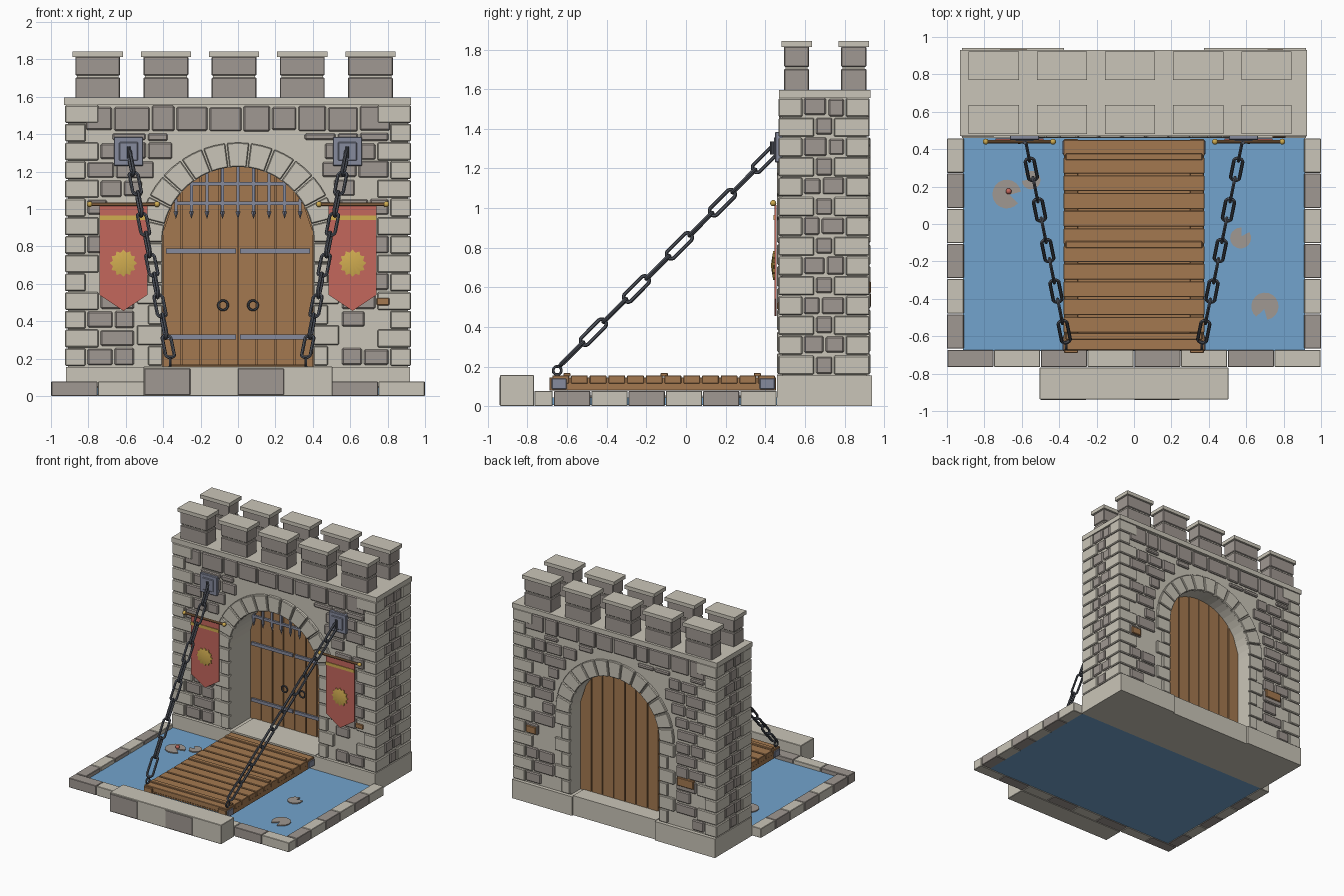
import bpy, bmesh, math, random
from mathutils import Matrix, Vector

random.seed(4)
if "Cube" in bpy.data.objects:
    bpy.data.objects.remove(bpy.data.objects["Cube"])


def material(name, rgb):
    lin = [(c / 255 / 12.92 if c < 10 else ((c / 255 + .055) / 1.055) ** 2.4) for c in rgb]
    m = bpy.data.materials.new(name)
    m.use_nodes = True
    m.diffuse_color = (*lin, 1)
    m.node_tree.nodes["Principled BSDF"].inputs["Base Color"].default_value = (*lin, 1)
    return m


LIGHT = material("light stone", (202, 197, 184))
DARK = material("grey stone", (160, 152, 146))
WOOD = material("wood", (164, 121, 80))
WATER = material("water", (114, 164, 205))
RED = material("red cloth", (196, 103, 92))
GOLD = material("gold", (208, 172, 80))
IRON = material("dark iron", (80, 84, 93))
STEEL = material("steel", (134, 139, 158))


def box(bm, x0, x1, y0, y1, z0, z1):
    m = Matrix.Translation(((x0 + x1) / 2, (y0 + y1) / 2, (z0 + z1) / 2))
    bmesh.ops.create_cube(bm, size=1, matrix=m @ Matrix.Diagonal((x1 - x0, y1 - y0, z1 - z0, 1)))


def prism(bm, pts, y0, y1):
    """Outline in x and z, extruded along y."""
    f = bm.faces.new([bm.verts.new((x, y0, z)) for x, z in pts])
    ext = bmesh.ops.extrude_face_region(bm, geom=[f], use_keep_orig=True)["geom"]
    for v in ext:
        if isinstance(v, bmesh.types.BMVert):
            v.co.y = y1
    return f


def rod(bm, a, b, r0, r1=None, n=10):
    a, b = Vector(a), Vector(b)
    m = Matrix.Translation((a + b) / 2) @ (b - a).to_track_quat('Z', 'Y').to_matrix().to_4x4()
    bmesh.ops.create_cone(bm, cap_ends=True, segments=n, radius1=r0,
                          radius2=r0 if r1 is None else r1, depth=(b - a).length, matrix=m)


def ring(bm, m, r, wire, stretch=0, n=16, k=6):
    """Round ring in local xy, pulled out along x into a chain link."""
    loops = []
    for i in range(n):
        t = math.tau * (i + .5) / n
        sx = math.copysign(stretch, math.cos(t))
        loops.append([bm.verts.new(m @ Vector((
            (r + wire * math.cos(p)) * math.cos(t) + sx,
            (r + wire * math.cos(p)) * math.sin(t), wire * math.sin(p))))
            for p in (math.tau * j / k for j in range(k))])
    for i in range(n):
        a, b = loops[i], loops[(i + 1) % n]
        for j in range(k):
            bm.faces.new((a[j], b[j], b[(j + 1) % k], a[(j + 1) % k]))


def finish(name, bm, mat, bevel=0, smooth=False):
    bmesh.ops.recalc_face_normals(bm, faces=bm.faces)
    me = bpy.data.meshes.new(name)
    bm.to_mesh(me)
    bm.free()
    ob = bpy.data.objects.new(name, me)
    bpy.context.collection.objects.link(ob)
    me.materials.append(mat)
    if bevel:
        mod = ob.modifiers.new("worn edges", 'BEVEL')
        mod.width, mod.segments = bevel, 1
    if smooth:
        bpy.ops.object.select_all(action='DESELECT')
        ob.select_set(True)
        bpy.context.view_layer.objects.active = ob
        bpy.ops.object.shade_smooth_by_angle()
    return ob


new = bmesh.new
SPRING, R_IN, R_OUT = .82, .405, .535
FRONT, BACK, HALF = .485, .91, .91

# Wall core with an arched passage
bm = new()
arch = [(R_IN * math.cos(t), SPRING + R_IN * math.sin(t)) for t in (math.pi * i / 24 for i in range(25))]
prism(bm, [(R_IN, .1), (HALF, .1), (HALF, 1.56), (-HALF, 1.56), (-HALF, .1), (-R_IN, .1)] + arch[::-1], FRONT, BACK)
finish("wall_core", bm, LIGHT)

# Plinth, threshold and wall cap
bm = new()
for s in (-1, 1):
    box(bm, min(s * .375, s * .92), max(s * .375, s * .92), .46, .94, 0, .155)
box(bm, -.375, .375, .46, .925, 0, .16)
box(bm, -.93, .925, .47, .93, 1.555, 1.595)
finish("plinth_and_wall_cap", bm, LIGHT)

# Arch stones and jamb stones on both faces
bm = new()
N = 13
for y0, y1 in ((.46, .5), (.9, .93)):
    for i in range(N):
        a, b = math.pi * (i + .04) / N, math.pi * (i + .96) / N
        pts = [(r * math.cos(t), SPRING + r * math.sin(t))
               for r, ts in ((R_IN, (a, (a + b) / 2, b)), (R_OUT, (b, (a + b) / 2, a))) for t in ts]
        prism(bm, pts, y0, y1)
    for i in range(6):
        for s in (-1, 1):
            xs = sorted((s * R_IN, s * (.54 if i % 2 else .48)))
            box(bm, *xs, y0, y1, .163 + .11 * i, .267 + .11 * i)
finish("arch_stones", bm, LIGHT, .005)

# Corner quoins, long and short in turn
bm = new()
for i in range(14):
    z0, z1 = .16 + .1 * i, .255 + .1 * i
    wx, wy = (.18, .12) if i % 2 else (.11, .18)
    for s in (-1, 1):
        xs = sorted((s * .925, s * (.925 - wx)))
        box(bm, *xs, .467, .467 + wy, z0, z1)
        box(bm, *xs, .927 - wy, .927, z0, z1)
finish("corner_quoins", bm, LIGHT, .006)

# Grey field stones laid in rows
bm = new()


def lay_row(a, b, z0, z1, place, keep=.84, wide=.15):
    n = max(1, round((b - a) / wide))
    cuts = [a] + [a + (b - a) * (i + random.uniform(-.18, .18)) / n for i in range(1, n)] + [b]
    for p, q in zip(cuts, cuts[1:]):
        if random.random() < keep:
            place(p + .006, q - .006, z0 + random.uniform(.003, .012), z1 - random.uniform(.003, .012))


faces = (lambda p, q, z0, z1: box(bm, p, q, .47, .5, z0, z1),
         lambda p, q, z0, z1: box(bm, p, q, .9, .925, z0, z1))
for i in range(13):
    z0, z1 = .16 + .1 * i, .26 + .1 * i
    outer = .74 if i % 2 else .81
    h = z0 - SPRING
    inner = .55 if h < 0 else math.sqrt(max(0, .56 ** 2 - h * h))
    if i == 12:
        inner, z1 = .2, 1.41
    for place in faces:
        if outer - inner > .08:
            lay_row(inner, outer, z0, z1, place)
            lay_row(-outer, -inner, z0, z1, place)
for place in faces:
    lay_row(-.82, .82, 1.41, 1.555, place, 1, .17)
for i in range(14):
    w = .12 if i % 2 else .18
    for s in (-1, 1):
        lay_row(.47 + w, .924 - w, .16 + .1 * i, .26 + .1 * i,
                lambda p, q, z0, z1: box(bm, *sorted((s * .9, s * .922)), p, q, z0, z1), 1, .13)
finish("field_stones", bm, DARK, .007)

# Odd brown bricks
bm = new()
box(bm, .74, .81, .46, .5, .485, .525)
box(bm, .71, .8, .9, .934, .57, .63)
box(bm, -.72, -.57, .9, .934, .5, .57)
finish("brown_bricks", bm, WOOD, .005)

# Battlements in two rows
bodies, caps = new(), new()
for i in range(5):
    x = -.75 + .3645 * i
    for y in (.558, .846):
        box(bodies, x - .12, x + .12, y - .064, y + .064, 1.59, 1.703)
        box(bodies, x - .12, x + .12, y - .064, y + .064, 1.713, 1.815)
        box(caps, x - .134, x + .134, y - .077, y + .077, 1.813, 1.843)
        box(caps, x - .112, x + .112, y - .056, y + .056, 1.69, 1.72)
finish("battlement_blocks", bodies, DARK, .005)
finish("battlement_caps", caps, LIGHT)

# Plank door with straps and ring pulls
bm = new()


def arch_z(x):
    return SPRING + math.sqrt(max(0, R_IN ** 2 - x * x))


W = 2 * R_IN / 8
for i in range(8):
    a, b = -R_IN + W * i + .004, -R_IN + W * (i + 1) - .004
    tops = [(x, arch_z(x)) for x in (b, (a + b) / 2, a)]
    prism(bm, [(a, .155), (b, .155)] + tops, .735, .79)
prism(bm, [(R_IN, .155)] + arch + [(-R_IN, .155)], .76, .765)
finish("door_planks", bm, WOOD)
bm = new()
for z in (.775, .315):
    box(bm, -.385, -.01, .72, .736, z - .013, z + .013)
    box(bm, .01, .385, .72, .736, z - .013, z + .013)
for z in (1.03, 1.135):
    h = math.sqrt(.4 ** 2 - (z - SPRING) ** 2)
    box(bm, -h, h, .672, .69, z - .01, z + .01)
for i in range(9):
    x = -.332 + .083 * i
    box(bm, x - .008, x + .008, .67, .688, .985, arch_z(x))
    rod(bm, (x, .679, .985), (x, .679, .945), .013, 0, 4)
finish("portcullis_and_straps", bm, STEEL)
bm = new()
for s in (-1, 1):
    ring(bm, Matrix.Translation((s * .08, .715, .485)) @ Matrix.Rotation(math.pi / 2, 4, 'X'), .026, .006)
finish("door_rings", bm, IRON, smooth=True)

# Moat water and lily pads
bm = new()
box(bm, -.915, .915, -.68, .465, .005, .045)
finish("moat_water", bm, WATER)
bm = new()
for x, y, r, notch in ((-.68, .16, .077, -15), (-.55, .235, .05, 160), (.57, -.075, .056, 60), (.7, -.44, .073, -105)):
    ts = [math.radians(notch + 25 + 310 * i / 16) for i in range(17)]
    pts = [(x + r * .2 * math.cos(math.radians(notch)), y + r * .2 * math.sin(math.radians(notch)))]
    pts += [(x + r * math.cos(t), y + r * math.sin(t)) for t in ts]
    f = bm.faces.new([bm.verts.new((px, py, .044)) for px, py in pts])
    for v in bmesh.ops.extrude_face_region(bm, geom=[f], use_keep_orig=True)["geom"]:
        if isinstance(v, bmesh.types.BMVert):
            v.co.z = .053
finish("lily_pads", bm, DARK)
bm = new()
bmesh.ops.create_icosphere(bm, subdivisions=2, radius=.016, matrix=Matrix.Translation((-.67, .175, .06)))
finish("lily_flower", bm, RED, smooth=True)

# Moat kerb, alternating stones, and the front landing
kerb = (new(), new())
for i in range(6):
    y1 = .457 - .188 * i
    for s in (-1, 1):
        box(kerb[i % 2], *sorted((s * .91, s)), y1 - .183, y1, 0, .077)
for i in range(8):
    box(kerb[1 - i % 2], -1 + .25 * i + .002, -.752 + .25 * i, -.765, -.673, 0, .077)
for i in (0, 2):
    box(kerb[1], -.5 + .25 * i, -.255 + .25 * i, -.941, -.935, .004, .148)
box(kerb[0], -.505, .505, -.938, -.767, 0, .157)
finish("kerb_light", kerb[0], LIGHT, .003)
finish("kerb_grey", kerb[1], DARK, .003)

# Drawbridge planks, beams, battens and end plates
bm = new()
for i in range(12):
    y0 = -.68 + .0945 * i
    box(bm, -.376, .376, y0 + .005, y0 + .0895, .115, .155)
for s in (-1, 1):
    box(bm, *sorted((s * .3, s * .373)), -.69, .455, .078, .145)
box(bm, -.37, .37, -.41, .45, .1, .12)
box(bm, -.37, .37, -.67, -.43, .1, .12)
for y in (-.6, -.11, .36):
    box(bm, -.365, .365, y - .018, y + .018, .15, .167)
finish("drawbridge", bm, WOOD, .003)
bm = new()
for s in (-1, 1):
    for y in (-.64, .41):
        box(bm, *sorted((s * .37, s * .382)), y - .038, y + .038, .085, .14)
    # Chain mounts on the wall
    box(bm, s * .585 - .078, s * .585 + .078, .45, .49, 1.23, 1.385)
    box(bm, s * .585 - .05, s * .585 + .05, .443, .455, 1.258, 1.357)
finish("steel_plates", bm, STEEL, .004)

# Chains with links turned in alternation
bm = new()
for s in (-1, 1):
    a, b = Vector((s * .582, .455, 1.3)), Vector((s * .362, -.63, .21))
    n, d = 10, b - a
    p = d.length / n
    turn = d.to_track_quat('X', 'Z').to_matrix().to_4x4()
    for i in range(n):
        m = Matrix.Translation(a + d * (i + .5) / n) @ turn @ Matrix.Rotation(math.pi / 2 * (1 - i % 2), 4, 'X')
        ring(bm, m, .024, .0095, p / 2 - .018)
    ring(bm, Matrix.Translation((s * .362, -.65, .18)) @ Matrix.Rotation(math.pi / 2, 4, 'Y'), .021, .007)
    rod(bm, (s * .585, .435, 1.27), (s * .585, .435, 1.335), .01)
finish("chains", bm, IRON, smooth=True)

# Banners with pole, band and sun emblem
cloth, gold, poles = new(), new(), new()
for s in (-1, 1):
    x = s * .613
    prism(cloth, [(x - .128, 1.015), (x - .128, .54), (x, .455), (x + .128, .54), (x + .128, 1.015)], .447, .456)
    box(gold, x - .128, x + .128, .442, .448, .94, .965)
    star = [(x + r * math.sin(t), .71 + r * math.cos(t)) for r, t in
            ((.058 if i % 2 else .073, math.tau * i / 24) for i in range(24))]
    face = prism(gold, star, .44, .45)
    top = bmesh.ops.poke(gold, faces=[face])["verts"][0]
    top.co.y = .428
    rod(poles, (x - .18, .44, 1.025), (x + .18, .44, 1.025), .009)
    for e in (-.18, .18):
        bmesh.ops.create_icosphere(gold, subdivisions=2, radius=.016, matrix=Matrix.Translation((x + e, .44, 1.025)))
finish("banner_cloth", cloth, RED)
finish("banner_gold", gold, GOLD, smooth=True)
finish("banner_poles", poles, WOOD, smooth=True)
